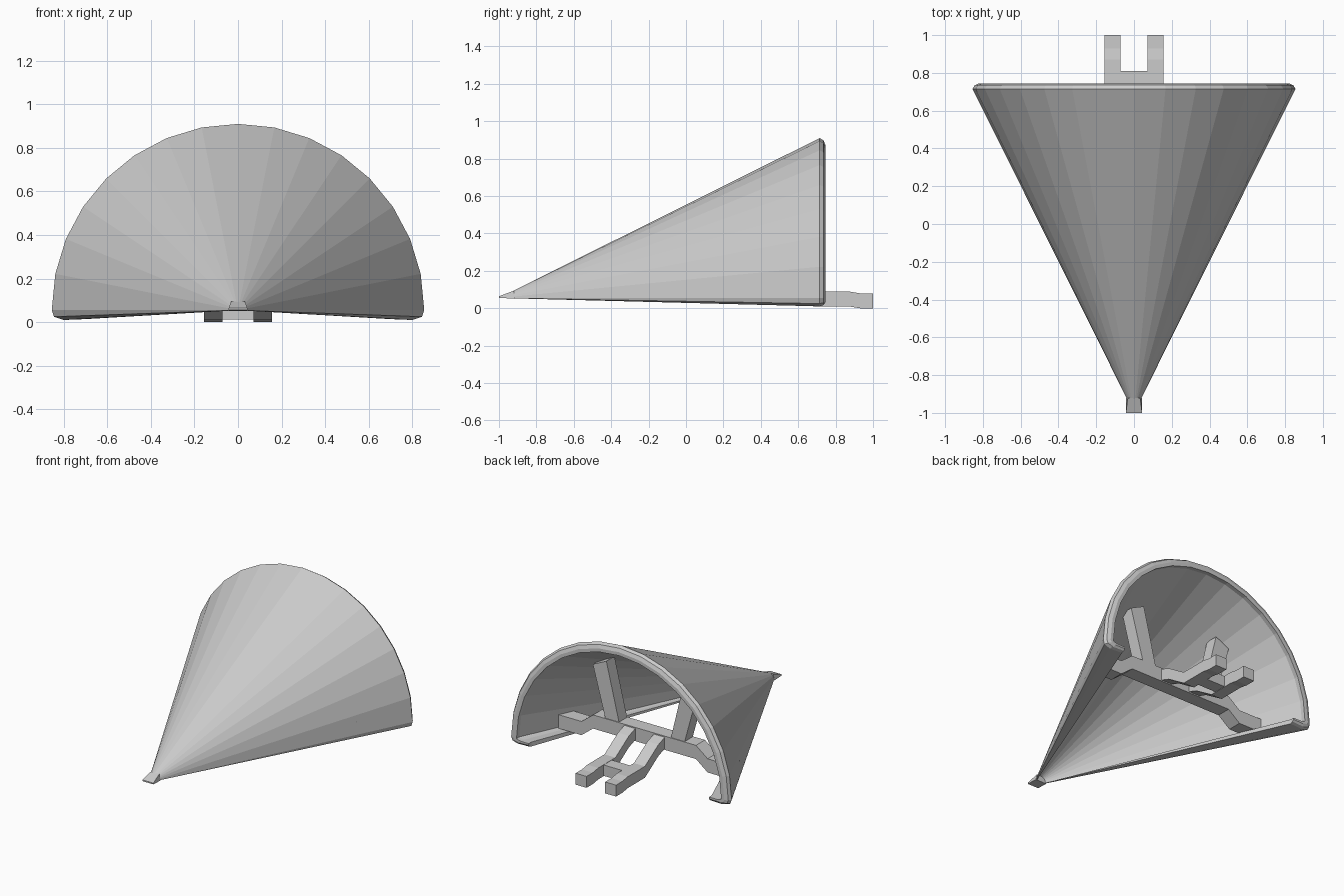
import bpy, bmesh
from math import sin, cos, pi

if "Cube" in bpy.data.objects:
    bpy.data.objects.remove(bpy.data.objects["Cube"])

AXIS_Z = 0.055   # height of the cone axis
APEX_Y = -1.0


def make_object(name, bm):
    bmesh.ops.recalc_face_normals(bm, faces=bm.faces)
    me = bpy.data.meshes.new(name)
    bm.to_mesh(me)
    bm.free()
    ob = bpy.data.objects.new(name, me)
    bpy.context.collection.objects.link(ob)
    return ob


def prism(name, outline, axis, lo, hi):
    """Extrude a 2D outline (a, z) along x or y."""
    bm = bmesh.new()

    def ring(d):
        return [bm.verts.new((a, d, z) if axis == 'y' else (d, a, z)) for a, z in outline]
    r0, r1 = ring(lo), ring(hi)
    n = len(outline)
    for i in range(n):
        j = (i + 1) % n
        bm.faces.new((r0[i], r0[j], r1[j], r1[i]))
    bm.faces.new(r0)
    bm.faces.new(r1)
    return make_object(name, bm)


def band(path, da, dz):
    """Thicken a path by an offset on both sides."""
    return [(a + da, z + dz) for a, z in path] + [(a - da, z - dz) for a, z in reversed(path)]


def half_round(radius, flange):
    """Half circle with inward-turned flanges at both ends, about the axis."""
    arc = [(radius * cos(pi * i / 16), radius * sin(pi * i / 16)) for i in range(17)]
    low = [(x, z - AXIS_Z) for x, z in flange]
    return low + arc + [(-x, z) for x, z in reversed(low)]


# Half-cone shell: lofted sections with a rounded rear rim
outer = half_round(0.855, [(0.70, 0.014), (0.80, 0.01), (0.845, 0.025)])
inner = half_round(0.795, [(0.70, 0.045), (0.76, 0.045), (0.785, 0.05)])
bm = bmesh.new()
rings = []
for y, inset in ((-0.96, 0), (0.715, 0), (0.735, 0.2), (0.745, 0.6)):
    s = min(1.0, (y - APEX_Y) / (0.715 - APEX_Y))
    row_o, row_i = [], []
    for (ox, oz), (ix, iz) in zip(outer, inner):
        x, z = ox + (ix - ox) * inset, oz + (iz - oz) * inset
        row_o.append(bm.verts.new((x * s, y, AXIS_Z + z * s)))
        row_i.append(bm.verts.new((ix * s, y, AXIS_Z + iz * s)))
    rings.append(row_o + row_i[::-1])
n = len(rings[0])
for a, b in zip(rings, rings[1:]):
    for i in range(n):
        j = (i + 1) % n
        bm.faces.new((a[i], a[j], b[j], b[i]))
for r in (rings[0], rings[-1]):
    for i in range(n // 2 - 1):
        bm.faces.new((r[i], r[i + 1], r[n - 2 - i], r[n - 1 - i]))
make_object("cone_shell", bm)

# Wedge closing the tip
tip = prism("tip_wedge", [(-1.0, 0.055), (-0.92, 0.052), (-0.92, 0.094), (-1.0, 0.064)],
            'x', -0.043, 0.043)
for v in tip.data.vertices:
    if v.co.z > 0.08:
        v.co.x *= 0.75

# Cross bar with dropped ends
bar = [(-0.67, 0.1), (-0.49, 0.1), (-0.40, 0.17), (0.40, 0.17), (0.49, 0.1), (0.67, 0.1)]
prism("cross_bar", band(bar, 0, 0.048), 'y', 0.36, 0.46)

# Leaning uprights and rear fork arms
arm = [(1.0, 0.04), (0.93, 0.04), (0.87, 0.05), (0.68, 0.05), (0.53, 0.145), (0.46, 0.17), (0.38, 0.17)]
for side, sx in (("right", 1), ("left", -1)):
    post = [(0.19, 0.17), (0.295, 0.17), (0.405, 0.57), (0.30, 0.62)]
    prism("upright_" + side, [(sx * x, z) for x, z in post], 'y', 0.365, 0.455)
    prism("fork_arm_" + side, band(arm, 0, 0.04), 'x', *sorted((sx * 0.072, sx * 0.157)))

# Bridge between the fork arms
prism("fork_bridge", [(0.72, 0.012), (0.81, 0.012), (0.81, 0.088), (0.72, 0.088)], 'x', -0.075, 0.075)
